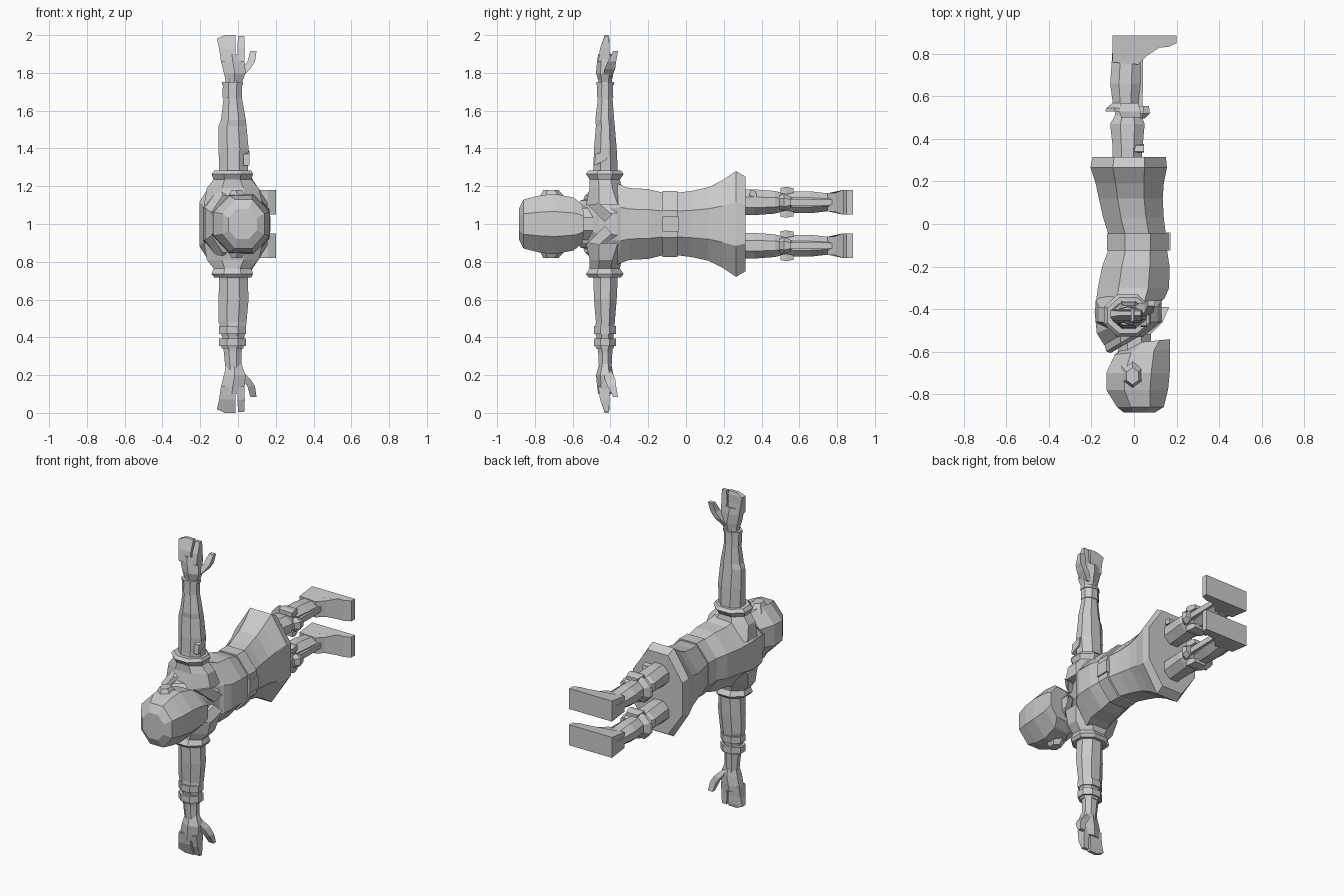
import bpy, bmesh, math

grey = bpy.data.materials.new("plain_grey")
grey.diffuse_color = (0.6, 0.6, 0.6, 1)


def finish(name, bm):
    bmesh.ops.recalc_face_normals(bm, faces=bm.faces)
    me = bpy.data.meshes.new(name)
    bm.to_mesh(me)
    bm.free()
    me.materials.append(grey)
    ob = bpy.data.objects.new(name, me)
    bpy.context.collection.objects.link(ob)
    return ob


def skin(name, rings):
    """Bridge closed rings of points and cap both ends."""
    bm = bmesh.new()
    vs = [[bm.verts.new(p) for p in r] for r in rings]
    n = len(vs[0])
    for a, b in zip(vs, vs[1:]):
        for i in range(n):
            j = (i + 1) % n
            bm.faces.new((a[i], a[j], b[j], b[i]))
    bm.faces.new(vs[0])
    bm.faces.new(vs[-1])
    return finish(name, bm)


def oval(a0, a1, b0, b1, n=8):
    """Faceted n-gon filling the box a0..a1, b0..b1."""
    k = math.cos(math.pi / n)
    for i in range(n):
        t = 2 * math.pi * (i + .5) / n
        yield ((a0 + a1) / 2 + (a1 - a0) / 2 * math.cos(t) / k,
               (b0 + b1) / 2 + (b1 - b0) / 2 * math.sin(t) / k)


def body(name, rows, zc=1.0, n=8):
    """Rows along y: y, x0, x1, half width, optional slant."""
    rings = []
    for y, x0, x1, w, *s in rows:
        k = s[0] if s else 0
        rings.append([(x, y + k * (x - (x0 + x1) / 2), z)
                      for x, z in oval(x0, x1, zc - w, zc + w, n)])
    return skin(name, rings)


def limb(name, rows, s, n=8):
    """Rows outward from the centre along z: distance, x0, x1, y0, y1."""
    return skin(name, [[(x, y, 1 + s * h) for x, y in oval(x0, x1, y0, y1, n)]
                       for h, x0, x1, y0, y1 in rows])


def finger(name, rows, s):
    """Rectangular digit: distance, x0, x1, y0, y1."""
    return skin(name, [[(x0, y0, 1 + s * h), (x1, y0, 1 + s * h),
                        (x1, y1, 1 + s * h), (x0, y1, 1 + s * h)]
                       for h, x0, x1, y0, y1 in rows])


# head, neck and collar
body("head", [(-.885, -.05, .10, .08), (-.86, -.08, .14, .13), (-.78, -.13, .16, .15),
              (-.70, -.13, .168, .16), (-.60, -.09, .17, .14, .1), (-.55, .0, .17, .10, .1)])
body("neck", [(-.62, -.08, .08, .085, .3), (-.48, -.07, .08, .085, .5)])
body("collar", [(-.55, -.11, .08, .10, .6), (-.53, -.13, .10, .125, .6),
                (-.45, -.15, .13, .14, .6), (-.42, -.13, .12, .12, .6)])
for s in (1, -1):
    skin("lapel", [[(x, -.52, 1 + s * .10), (x + .06, -.46, 1 + s * .11),
                    (x + .09, -.39, 1 + s * .05), (x + .06, -.43, 1 + s * .01)]
                   for x in (.04, .075)])
    skin("ear", [[(x, y, 1 + s * h) for x, y in oval(x0, x1, y0, y1, 6)]
                 for h, x0, x1, y0, y1 in ((.13, -.06, .05, -.77, -.64),
                                           (.18, -.035, .02, -.75, -.68))])

# coat upper half, belt and skirt
body("coat_torso", [(-.51, -.14, .06, .15, .6), (-.45, -.175, .11, .205, .45),
                    (-.38, -.185, .145, .215, .2), (-.30, -.17, .165, .19),
                    (-.20, -.15, .167, .185), (-.12, -.12, .155, .165)])
body("belt", [(-.125, -.128, .163, .175), (-.045, -.128, .163, .175)])
skin("buckle", [[(x, -.125, .96), (x, -.04, .96), (x, -.04, 1.04), (x, -.125, 1.04)]
                for x in (.15, .172)])
body("coat_skirt", [(-.05, -.12, .15, .165), (.03, -.145, .14, .175), (.12, -.165, .135, .195),
                    (.19, -.18, .14, .23), (.265, -.205, .155, .28),
                    (.315, -.195, .15, .25)])

arm_top = [(.18, -.11, .055, -.50, -.36), (.30, -.10, .052, -.49, -.362),
           (.40, -.103, .056, -.487, -.367), (.52, -.102, .045, -.477, -.377),
           (.55, -.09, .042, -.48, -.38)]
for s in (1, -1):
    side = "upper" if s > 0 else "lower"
    # flared shoulder and sleeve
    limb(side + "_shoulder", [(.10, -.18, .13, -.53, -.29), (.19, -.165, .11, -.51, -.34),
                              (.235, -.13, .07, -.51, -.35), (.265, -.14, .08, -.53, -.33),
                              (.283, -.125, .07, -.515, -.345)], s)
    limb(side + "_arm", arm_top + [(.68, -.075, .018, -.465, -.39),
                                   (.78, -.065, .018, -.46, -.395)], s)
    # hand
    limb(side + "_palm", [(.74, -.06, .018, -.455, -.40), (.80, -.075, .04, -.47, -.39),
                          (.86, -.09, .035, -.465, -.39), (.90, -.095, .03, -.46, -.395)], s, 6)
    finger(side + "_fingers", [(.86, -.09, -.014, -.465, -.40), (.93, -.10, -.013, -.455, -.405),
                               (.98, -.112, -.012, -.437, -.405), (1.0, -.07, -.012, -.43, -.41)], s)
    finger(side + "_forefinger", [(.86, -.004, .033, -.465, -.40), (.93, -.003, .036, -.455, -.405),
                                  (.995, .0, .033, -.43, -.408)], s)
    finger(side + "_thumb", [(.775, -.01, .02, -.44, -.395), (.82, .02, .065, -.43, -.375),
                             (.86, .05, .09, -.415, -.37), (.915, .065, .098, -.385, -.36)], s)
# cuffs
limb("upper_cuff", [(.67, -.082, .022, -.472, -.385), (.75, -.08, .022, -.47, -.387)], 1)
limb("upper_cuff_rim", [(.735, -.084, .027, -.475, -.382), (.752, -.084, .027, -.475, -.382)], 1)
for h in (.54, .605):
    limb("lower_bracelet", [(h, -.10, .042, -.488, -.37), (h + .042, -.10, .042, -.488, -.37)], -1)
    limb("lower_bracelet_edge", [(h + .04, -.09, .03, -.48, -.38),
                                 (h + .055, -.085, .028, -.475, -.385)], -1)
# small patch on the upper sleeve
skin("sleeve_patch", [[(x, -.485, 1.31), (x, -.42, 1.34), (x, -.41, 1.39), (x, -.48, 1.37)]
                      for x in (.03, .062)])

for s in (1, -1):
    zc = 1 + s * .115
    # thigh, boot cuff and shaft
    body("thigh", [(.28, -.10, .035, .068), (.36, -.10, .04, .068), (.47, -.112, .05, .06),
                   (.51, -.09, .035, .05), (.58, -.08, .01, .05)], zc)
    body("boot_shaft", [(.53, -.135, .005, .075), (.545, -.13, .01, .078), (.57, -.10, .02, .058),
                        (.66, -.112, .03, .058), (.76, -.105, .03, .046), (.84, -.10, .04, .05)], zc)
    # foot, widening towards the sole
    foot = [(-.10, .885), (-.10, .76), (.02, .75), (.06, .79), (.12, .83),
            (.16, .832), (.20, .85), (.20, .885)]
    skin("foot", [[(x, y, zc + t * (.05 + .015 * (y > .8))) for x, y in foot] for t in (-1, 1)])
    # knee pad, shin strip and side straps
    body("knee_pad", [(.495, .02, .05, .03), (.52, .01, .075, .04), (.555, .02, .07, .025)], zc, 6)
    body("shin_strip", [(.55, 0, .04, .018), (.66, 0, .042, .018), (.79, 0, .042, .015)], zc, 4)
    for t in (-1, 1):
        body("boot_strap", [(.50, -.06, .03, .014), (.53, -.07, .03, .02), (.57, -.06, .02, .012)],
             zc + t * .062, 4)
    # thigh pouch on one leg
    if s > 0:
        skin("thigh_pouch", [[(x, .335, 1.15), (x, .375, 1.14), (x, .37, 1.175), (x, .34, 1.18)]
                             for x in (.0, .047)])
